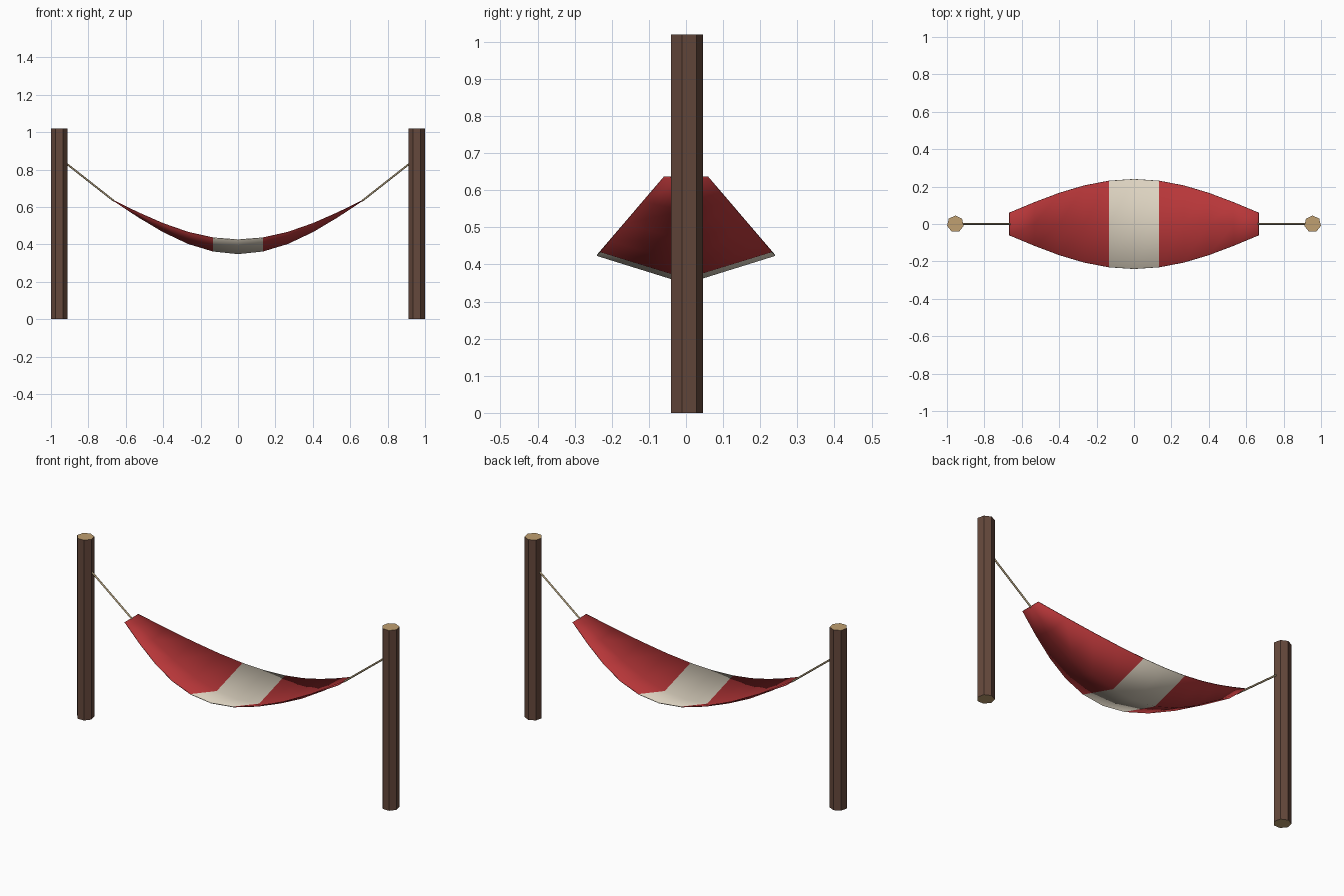
import bpy, bmesh, math
from mathutils import Vector

cube = bpy.data.objects.get("Cube")
if cube:
    bpy.data.objects.remove(cube, do_unlink=True)


def material(name, rgb):
    mat = bpy.data.materials.new(name)
    mat.use_nodes = True
    mat.diffuse_color = (*rgb, 1)
    mat.node_tree.nodes["Principled BSDF"].inputs["Base Color"].default_value = (*rgb, 1)
    return mat


BARK = material("dark brown bark", (0.13, 0.065, 0.045))
CUT = material("tan cut wood", (0.53, 0.35, 0.165))
ROPE = material("rope beige", (0.42, 0.33, 0.19))
RED = material("red cloth", (0.47, 0.037, 0.04))
CREAM = material("cream cloth", (0.72, 0.65, 0.53))


def finish(name, bm, mats, smooth_angle=40):
    bmesh.ops.recalc_face_normals(bm, faces=bm.faces[:])
    mesh = bpy.data.meshes.new(name)
    bm.to_mesh(mesh)
    bm.free()
    for mat in mats:
        mesh.materials.append(mat)
    obj = bpy.data.objects.new(name, mesh)
    bpy.context.collection.objects.link(obj)
    bpy.ops.object.select_all(action="DESELECT")
    obj.select_set(True)
    bpy.context.view_layer.objects.active = obj
    bpy.ops.object.shade_smooth_by_angle(angle=math.radians(smooth_angle))
    return obj


def post(name, x, radius=0.0455, height=1.02, sides=7):
    bm = bmesh.new()
    ring = [bm.verts.new((x + radius * math.sin(k * math.tau / sides),
                          radius * math.cos(k * math.tau / sides), 0))
            for k in range(sides)]
    base = bm.faces.new(ring)
    top = bmesh.ops.extrude_face_region(bm, geom=[base], use_keep_orig=True)
    bmesh.ops.translate(bm, vec=(0, 0, height),
                        verts=[v for v in top["geom"] if isinstance(v, bmesh.types.BMVert)])
    bm.normal_update()
    for f in bm.faces:
        f.material_index = int(abs(f.normal.z) > 0.5)  # sawn ends
    finish(name, bm, [BARK, CUT])


def rope(name, start, end, radius=0.005):
    start, end = Vector(start), Vector(end)
    axis = end - start
    bm = bmesh.new()
    bmesh.ops.create_cone(bm, cap_ends=True, segments=6, radius1=radius,
                          radius2=radius, depth=axis.length)
    bmesh.ops.rotate(bm, verts=bm.verts[:], cent=(0, 0, 0),
                     matrix=axis.to_track_quat("Z", "Y").to_matrix())
    bmesh.ops.translate(bm, verts=bm.verts[:], vec=(start + end) / 2)
    finish(name, bm, [ROPE], 65)


# Posts and ropes on both sides
END_X, END_Z = 0.667, 0.635
for side, s in (("left", 1), ("right", -1)):
    post(side + "_post", s * 0.955)
    rope(side + "_rope", (s * 0.93, 0, 0.842), (s * (END_X - 0.004), 0, END_Z - 0.003))

# Sagging cloth: three lines of points, widest and deepest in the middle
STEPS = 10
bm = bmesh.new()
rows = []
for i in range(STEPS + 1):
    t = 2 * i / STEPS - 1
    sag = math.cos(t * math.pi / 2)
    width = 0.06 + 0.18 * sag
    rows.append([bm.verts.new((t * END_X, y * width, END_Z - drop * sag))
                 for y, drop in ((-1, 0.21), (0, 0.285), (1, 0.21))])
for a, b in zip(rows, rows[1:]):
    for j in range(2):
        f = bm.faces.new((a[j], b[j], b[j + 1], a[j + 1]))
        # Cream band across the centre
        f.material_index = int(abs(f.calc_center_median().x) < END_X / 5)
cloth = finish("hammock_cloth", bm, [RED, CREAM])
thick = cloth.modifiers.new("Thickness", "SOLIDIFY")
thick.thickness = 0.004
thick.offset = 0
